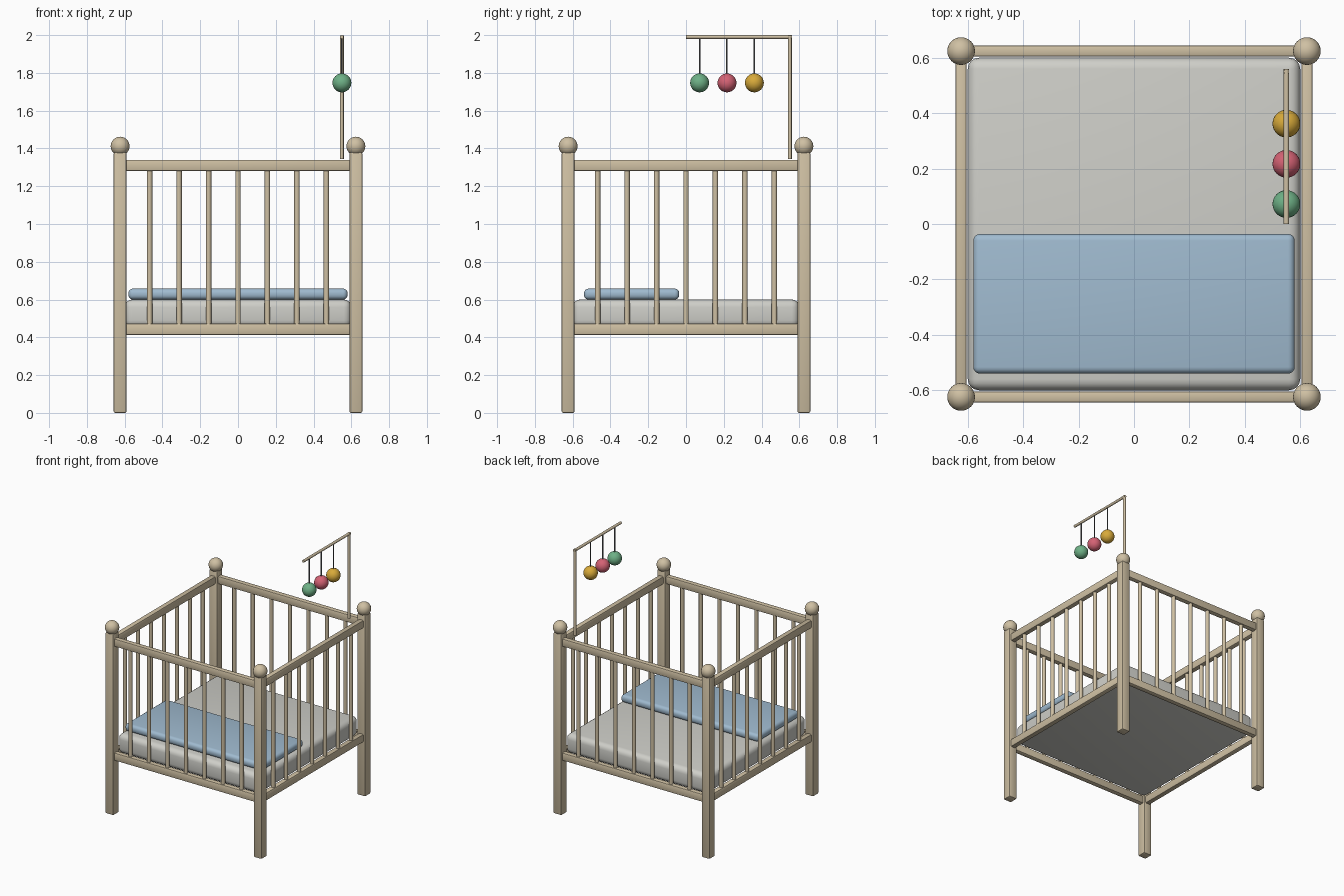
import bpy, math
from mathutils import Vector

if "Cube" in bpy.data.objects:
    bpy.data.objects.remove(bpy.data.objects["Cube"])


def material(name, rgb):
    m = bpy.data.materials.new(name)
    lin = [(c / 255 / 12.92) if c < 11 else ((c / 255 + 0.055) / 1.055) ** 2.4 for c in rgb]
    m.diffuse_color = (*lin, 1)
    m.use_nodes = True
    m.node_tree.nodes["Principled BSDF"].inputs["Base Color"].default_value = m.diffuse_color
    return m


WOOD = material("pale wood", (207, 192, 163))
CREAM = material("off white", (207, 207, 201))
BLUE = material("soft blue", (160, 187, 208))
GREEN = material("green", (110, 176, 134))
RED = material("rose red", (212, 98, 116))
GOLD = material("gold", (216, 170, 58))
GREY = material("string grey", (110, 112, 115))


def finish(name, mat):
    ob = bpy.context.object
    ob.name = name
    ob.data.materials.append(mat)
    bpy.ops.object.shade_smooth_by_angle(angle=math.radians(35))
    return ob


def box(name, lo, hi, mat, bevel, segments=2):
    lo, hi = Vector(lo), Vector(hi)
    bpy.ops.mesh.primitive_cube_add(size=1, location=(lo + hi) / 2)
    ob = bpy.context.object
    ob.scale = hi - lo
    bpy.ops.object.transform_apply(location=False, rotation=False, scale=True)
    mod = ob.modifiers.new("Bevel", "BEVEL")
    mod.width, mod.segments = bevel, segments
    bpy.ops.object.modifier_apply(modifier=mod.name)
    return finish(name, mat)


def rod(name, a, b, radius, mat, sides=12):
    a, b = Vector(a), Vector(b)
    bpy.ops.mesh.primitive_cylinder_add(
        vertices=sides, radius=radius, depth=(b - a).length, location=(a + b) / 2,
        rotation=(b - a).to_track_quat("Z", "Y").to_euler())
    return finish(name, mat)


def ball(name, centre, radius, mat):
    bpy.ops.mesh.primitive_uv_sphere_add(segments=32, ring_count=16, radius=radius, location=centre)
    return finish(name, mat)


P = 0.624  # distance of the post and rail lines from the middle

# Corner posts with round knobs
for sx in (-1, 1):
    for sy in (-1, 1):
        x, y = sx * P, sy * P
        box("corner_post", (x - 0.034, y - 0.034, 0), (x + 0.034, y + 0.034, 1.38), WOOD, 0.008)
        ball("post_knob", (x, y, 1.412), 0.05, WOOD)

# Rails and slats on all four sides
for s in (-1, 1):
    for name, z0, z1 in (("bottom_rail", 0.412, 0.472), ("top_rail", 1.28, 1.34)):
        c = s * P
        box(name, (-0.6, c - 0.02, z0), (0.6, c + 0.02, z1), WOOD, 0.008)
        box(name, (c - 0.02, -0.6, z0), (c + 0.02, 0.6, z1), WOOD, 0.008)
    for i in range(-3, 4):
        t = i * 0.156
        rod("slat", (t, s * P, 0.46), (t, s * P, 1.29), 0.0145, WOOD)
        rod("slat", (s * P, t, 0.46), (s * P, t, 1.29), 0.0145, WOOD)

# Bedding
box("mattress", (-0.6, -0.6, 0.45), (0.6, 0.6, 0.6), CREAM, 0.04, 4)
box("blanket", (-0.58, -0.54, 0.6), (0.58, -0.036, 0.658), BLUE, 0.024, 4)

# Hanging mobile: upright, arm, strings and balls
MX = 0.55
rod("mobile_upright", (MX, 0.55, 1.345), (MX, 0.55, 1.998), 0.01, WOOD)
rod("mobile_arm", (MX, 0.0, 1.99), (MX, 0.56, 1.99), 0.01, WOOD)
for y, name, mat in ((0.072, "green_ball", GREEN), (0.217, "red_ball", RED), (0.362, "gold_ball", GOLD)):
    rod("mobile_string", (MX, y, 1.77), (MX, y, 1.985), 0.004, GREY, 8)
    ball(name, (MX, y, 1.747), 0.05, mat)
